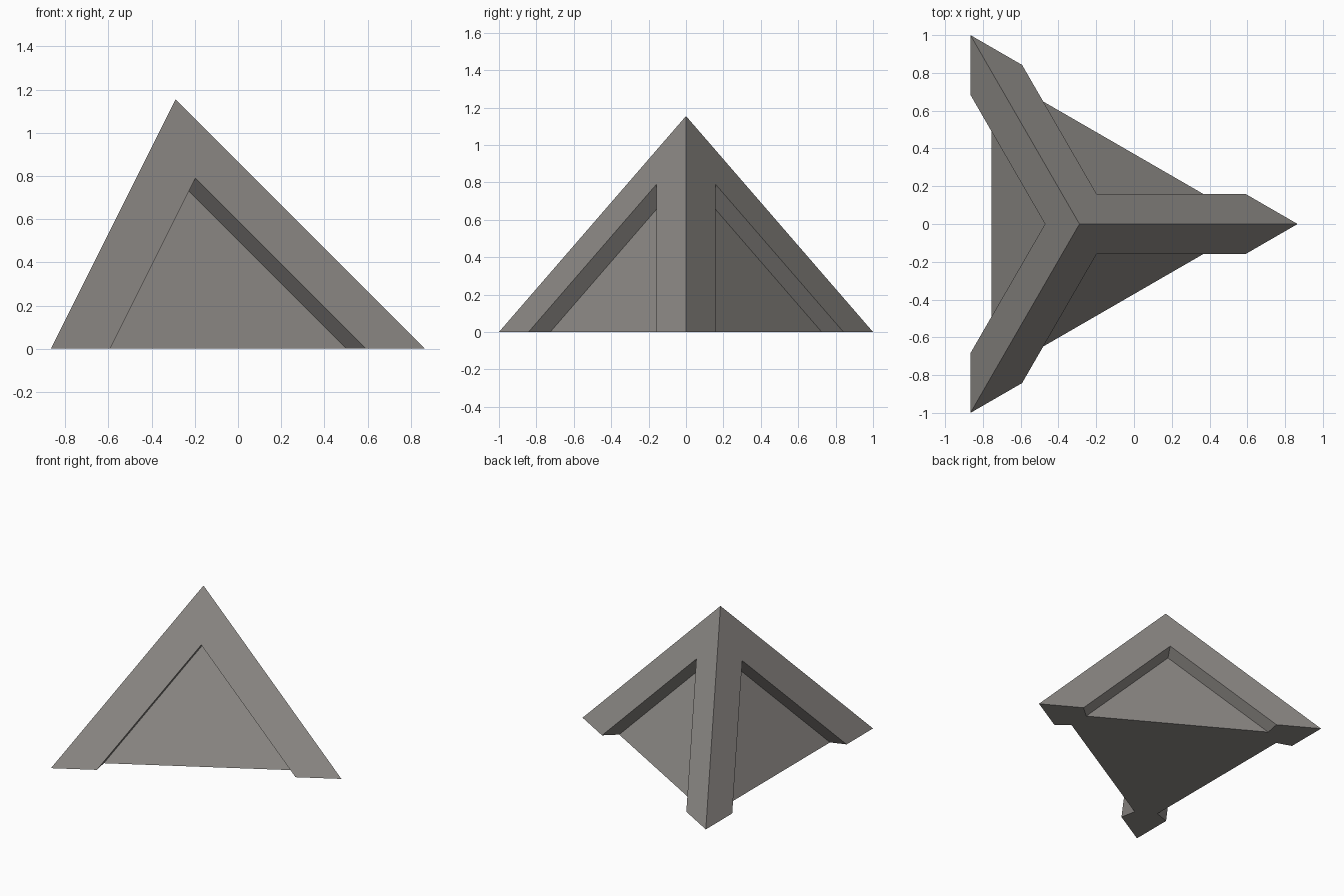
import bpy, bmesh, math
from mathutils import Vector, Matrix

if "Cube" in bpy.data.objects:
    bpy.data.objects.remove(bpy.data.objects["Cube"])

R = 2 / math.sqrt(3)          # corner radius of the base, also the height
CENTRE = Vector((-R / 4, 0, 0))  # base centroid
RECESS = 0.684                # recess size relative to the whole face
DEPTH = 0.1                   # recess depth, square to the face

stone = bpy.data.materials.new("warm grey")
stone.diffuse_color = (0.28, 0.265, 0.25, 1)
stone.use_nodes = True
stone.node_tree.nodes["Principled BSDF"].inputs["Base Color"].default_value = stone.diffuse_color


def make(name, verts, faces):
    mesh = bpy.data.meshes.new(name)
    mesh.from_pydata(verts, [], faces)
    bm = bmesh.new()
    bm.from_mesh(mesh)
    bmesh.ops.recalc_face_normals(bm, faces=bm.faces)
    bm.to_mesh(mesh)
    bm.free()
    mesh.materials.append(stone)
    obj = bpy.data.objects.new(name, mesh)
    bpy.context.collection.objects.link(obj)
    return obj


# Three-sided pyramid
corners = [CENTRE + Matrix.Rotation(math.tau * i / 3, 3, 'Z') @ Vector((R, 0, 0))
           for i in range(3)]
apex = CENTRE + Vector((0, 0, R))
pyramid = make("pyramid", corners + [apex],
               [(2, 1, 0), (0, 1, 3), (1, 2, 3), (2, 0, 3)])

# Triangular recess in each sloping face, open at the ground
cutters = []
for i in range(3):
    a, b = corners[i], corners[(i + 1) % 3]
    mid = (a + b) / 2
    normal = (b - a).cross(apex - a).normalized()
    top, left, right = (mid + (p - mid) * RECESS for p in (apex, a, b))
    tri = [top, top + (left - top) * 1.4, top + (right - top) * 1.4]
    verts = [p + normal * 0.1 for p in tri] + [p - normal * DEPTH for p in tri]
    cutter = make("recess_cutter", verts,
                  [(0, 1, 2), (5, 4, 3), (0, 3, 4, 1), (1, 4, 5, 2), (2, 5, 3, 0)])
    cutter.hide_render = True
    cutters.append(cutter)
    mod = pyramid.modifiers.new("recess", 'BOOLEAN')
    mod.operation, mod.solver, mod.object = 'DIFFERENCE', 'EXACT', cutter

bpy.context.view_layer.objects.active = pyramid
for mod in list(pyramid.modifiers):
    bpy.ops.object.modifier_apply(modifier=mod.name)
for cutter in cutters:
    bpy.data.objects.remove(cutter)
